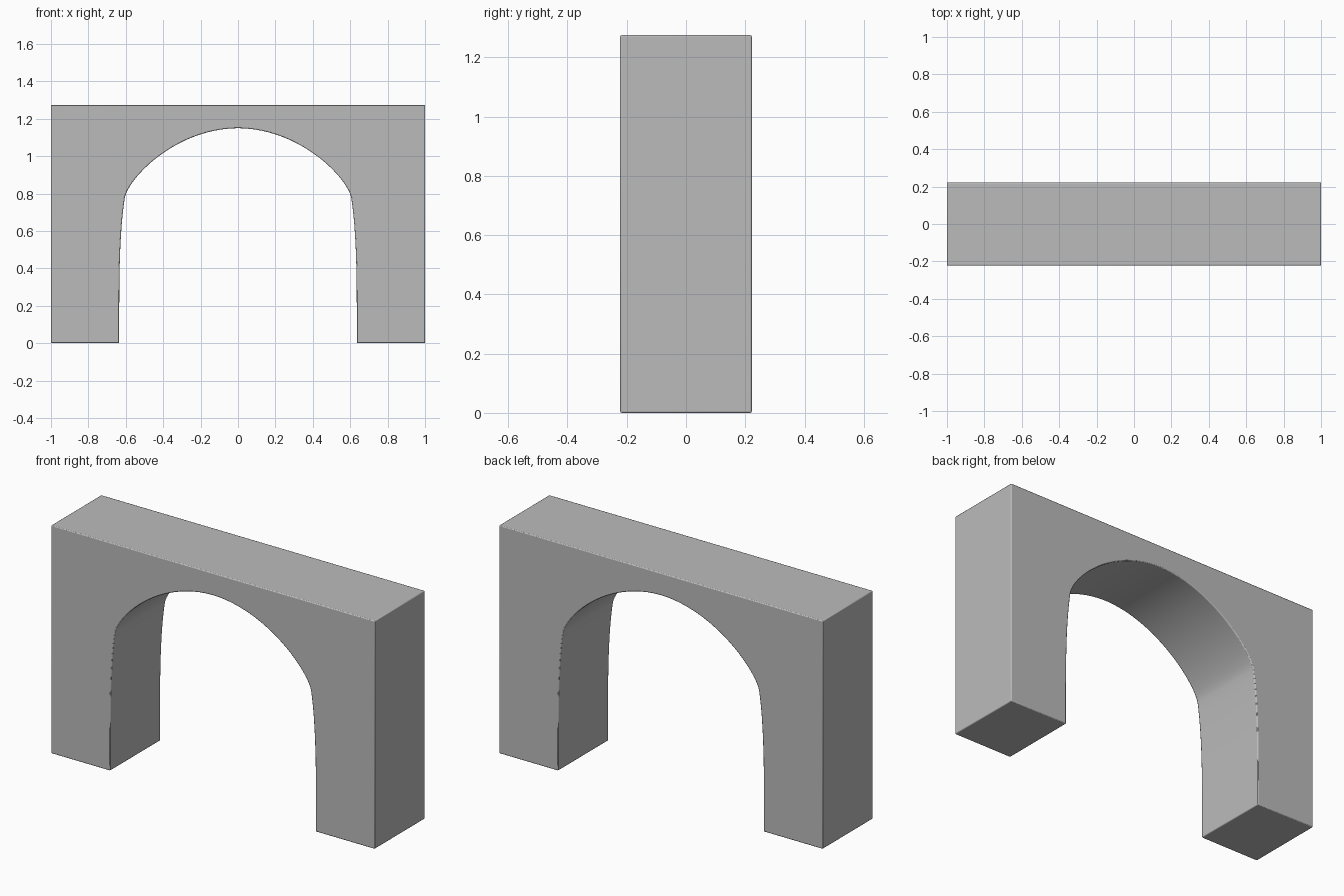
import bpy
import bmesh
from mathutils import Vector
from mathutils.geometry import interpolate_bezier

cube = bpy.data.objects.get("Cube")
if cube:
    bpy.data.objects.remove(cube, do_unlink=True)

HALF_WIDTH, HALF_DEPTH, HEIGHT = 1.0, 0.222, 1.275

# Plain grey stone
stone = bpy.data.materials.new("grey_stone")
stone.use_nodes = True
color = (0.5, 0.5, 0.5, 1)
stone.diffuse_color = color
stone.node_tree.nodes["Principled BSDF"].inputs["Base Color"].default_value = color


def point(x, z):
    return Vector((x, -HALF_DEPTH, z))


# Half of the opening: straight jamb, haunch, then crown
jamb = interpolate_bezier(point(0.635, 0.17), point(0.635, 0.42),
                          point(0.63, 0.62), point(0.605, 0.78), 12)
crown = interpolate_bezier(point(0.605, 0.78), point(0.58, 0.89),
                           point(0.33, 1.147), point(0, 1.15), 24)
half = [point(0.635, 0)] + jamb + crown[1:]
opening = half + [point(-p.x, p.z) for p in reversed(half[:-1])]
outer = [point(-HALF_WIDTH, 0), point(-HALF_WIDTH, HEIGHT),
         point(HALF_WIDTH, HEIGHT), point(HALF_WIDTH, 0)]

# Extrude the outline through the depth of the wall
bm = bmesh.new()
front = bm.faces.new([bm.verts.new(p) for p in opening + outer])
result = bmesh.ops.extrude_face_region(bm, geom=[front], use_keep_orig=True)
back = [g for g in result["geom"] if isinstance(g, bmesh.types.BMVert)]
bmesh.ops.translate(bm, verts=back, vec=(0, 2 * HALF_DEPTH, 0))
bmesh.ops.recalc_face_normals(bm, faces=bm.faces)
mesh = bpy.data.meshes.new("arch_wall")
bm.to_mesh(mesh)
bm.free()
mesh.materials.append(stone)

arch = bpy.data.objects.new("arch_wall", mesh)
bpy.context.collection.objects.link(arch)

# Finely eased edges
bevel = arch.modifiers.new("eased_edges", "BEVEL")
bevel.width = 0.005
bevel.segments = 2
bevel.limit_method = "ANGLE"
bevel.angle_limit = 0.7

bpy.ops.object.select_all(action="DESELECT")
arch.select_set(True)
bpy.context.view_layer.objects.active = arch
bpy.ops.object.shade_smooth_by_angle(angle=0.6)
